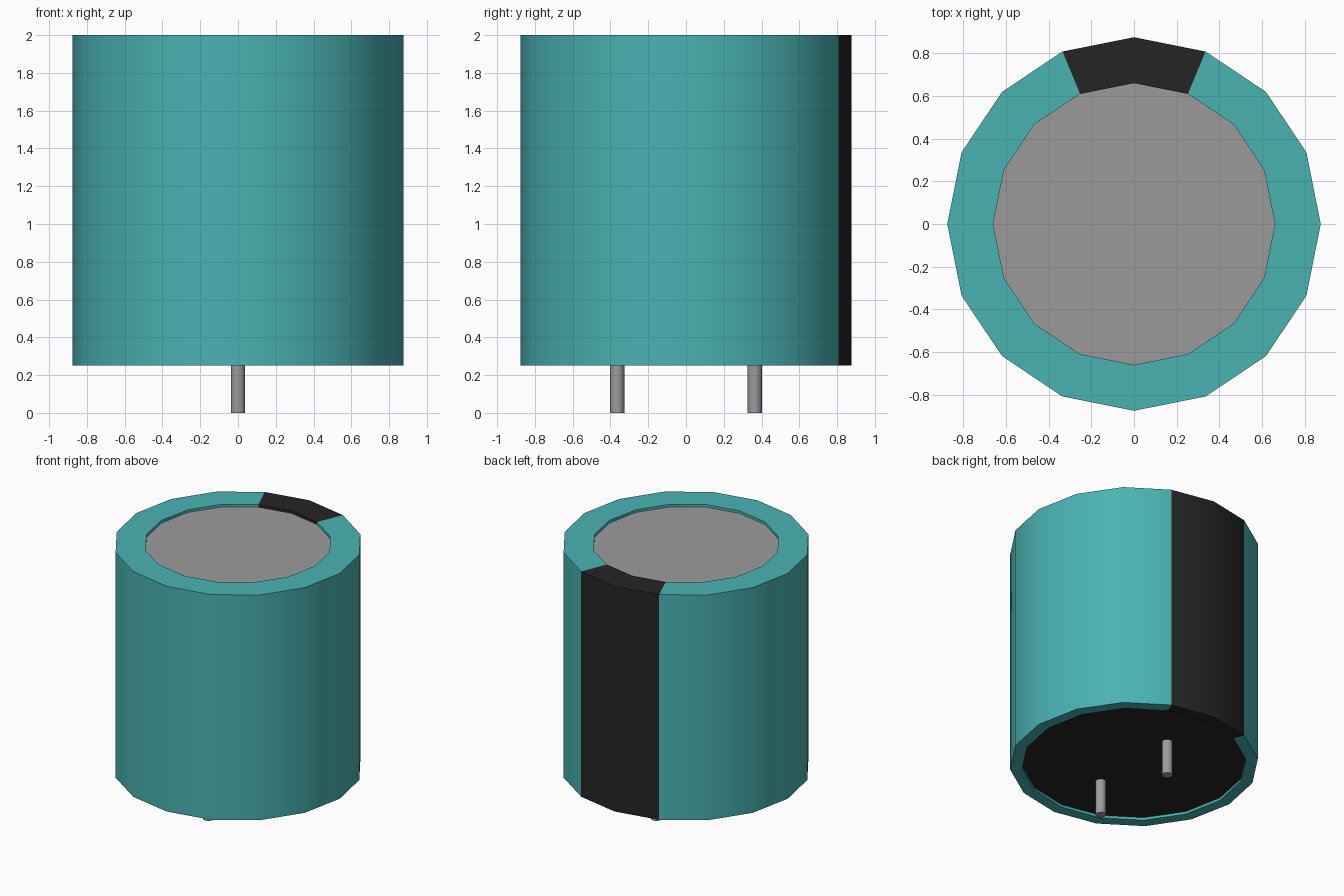
import bpy, bmesh, math

SIDES = 16
RADIUS, TOP_HOLE, BASE_HOLE = 0.875, 0.66, 0.79
BOTTOM, TOP, RECESS = 0.25, 2.0, 0.02

cube = bpy.data.objects.get("Cube")
if cube:
    bpy.data.objects.remove(cube, do_unlink=True)


def material(name, color):
    mat = bpy.data.materials.new(name)
    mat.use_nodes = True
    mat.diffuse_color = (*color, 1)
    mat.node_tree.nodes["Principled BSDF"].inputs["Base Color"].default_value = (*color, 1)
    return mat


teal = material("teal", (0.068, 0.45, 0.45))
black = material("black", (0.018, 0.018, 0.018))
grey = material("grey", (0.33, 0.33, 0.33))


def add_object(name, bm, mats):
    mesh = bpy.data.meshes.new(name)
    bm.to_mesh(mesh)
    bm.free()
    for mat in mats:
        mesh.materials.append(mat)
    obj = bpy.data.objects.new(name, mesh)
    bpy.context.collection.objects.link(obj)
    bpy.ops.object.select_all(action="DESELECT")
    obj.select_set(True)
    bpy.context.view_layer.objects.active = obj
    bpy.ops.object.shade_smooth_by_angle(angle=math.radians(35))
    return obj


def ring(bm, radius, z, sides=SIDES):
    steps = [2 * math.pi * i / sides for i in range(sides)]
    return [bm.verts.new((radius * math.cos(a), radius * math.sin(a), z)) for a in steps]


# Sleeve: outer wall with folded rims and short inner lips
profile = [(TOP_HOLE, TOP - RECESS), (TOP_HOLE, TOP), (RADIUS, TOP),
           (RADIUS, BOTTOM), (BASE_HOLE, BOTTOM), (BASE_HOLE, BOTTOM + RECESS)]
bm = bmesh.new()
rings = [ring(bm, r, z) for r, z in profile]
for upper, lower in zip(rings, rings[1:]):
    for i in range(SIDES):
        j = (i + 1) % SIDES
        face = bm.faces.new((upper[i], lower[i], lower[j], upper[j]))
        # Polarity stripe: the two segments either side of the back
        face.material_index = int(i in (SIDES // 4 - 1, SIDES // 4))
add_object("sleeve", bm, [teal, black])

# Recessed end discs
for name, radius, z, mat, up in (("top_disc", TOP_HOLE, TOP - RECESS, grey, True),
                                 ("base_plug", BASE_HOLE, BOTTOM + RECESS, black, False)):
    bm = bmesh.new()
    loop = ring(bm, radius, z)
    bm.faces.new(loop if up else loop[::-1])
    add_object(name, bm, [mat])

# Wire pins
PIN_HEIGHT = BOTTOM + RECESS
for name, y in (("front_pin", -0.364), ("back_pin", 0.364)):
    bm = bmesh.new()
    bmesh.ops.create_cone(bm, cap_ends=True, segments=16, radius1=0.038,
                          radius2=0.038, depth=PIN_HEIGHT)
    bmesh.ops.translate(bm, verts=bm.verts, vec=(0, y, PIN_HEIGHT / 2))
    add_object(name, bm, [grey])
